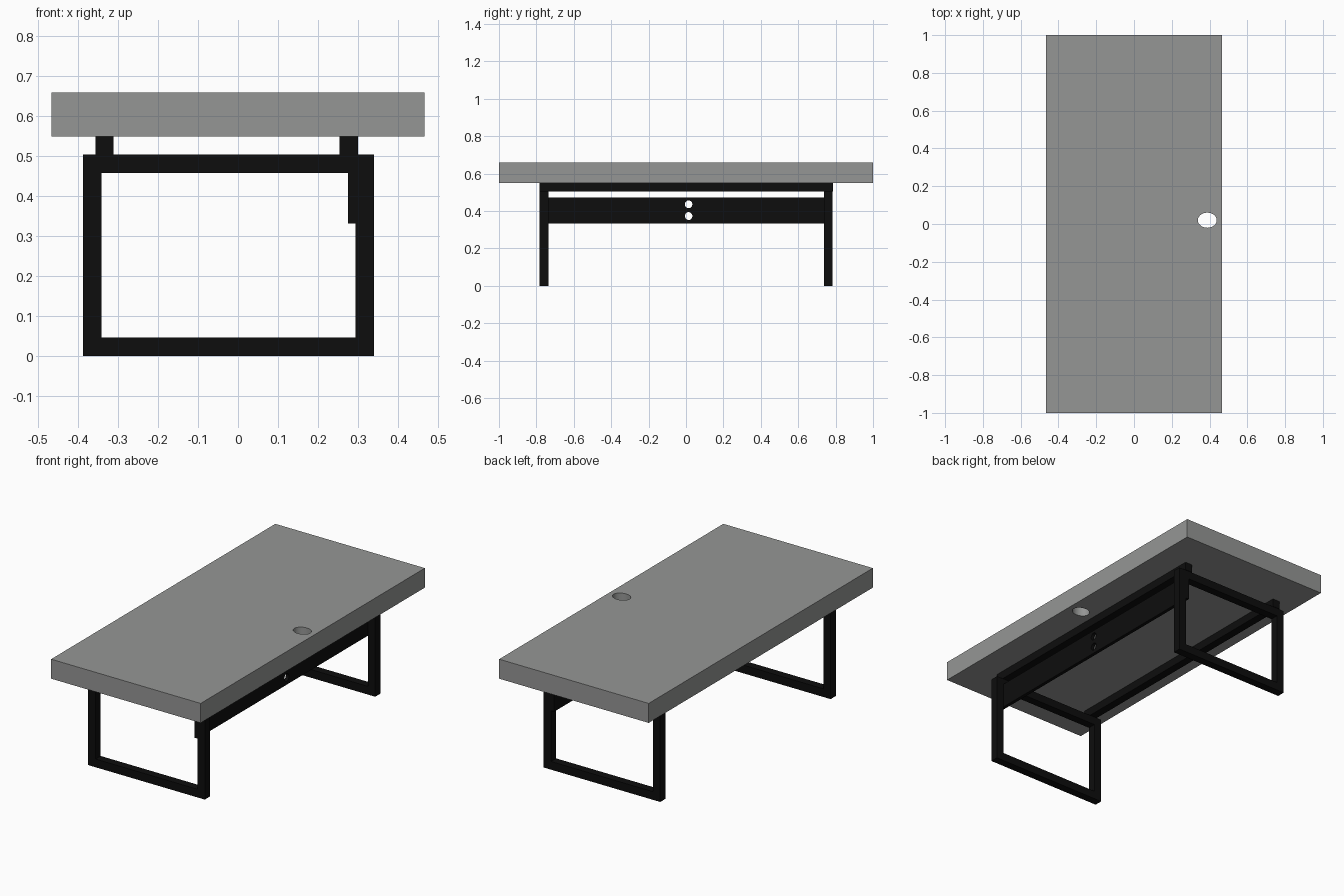
import bpy
import bmesh
from mathutils import Matrix, Vector

cube = bpy.data.objects.get("Cube")
if cube:
    bpy.data.objects.remove(cube, do_unlink=True)


def material(name, color):
    mat = bpy.data.materials.new(name)
    mat.use_nodes = True
    mat.diffuse_color = color
    mat.node_tree.nodes["Principled BSDF"].inputs["Base Color"].default_value = color
    return mat


grey = material("grey top", (0.30, 0.306, 0.30, 1))
black = material("black metal", (0.004, 0.004, 0.004, 1))


def link(name, bm, mat):
    mesh = bpy.data.meshes.new(name)
    bm.to_mesh(mesh)
    bm.free()
    obj = bpy.data.objects.new(name, mesh)
    bpy.context.collection.objects.link(obj)
    if mat:
        mesh.materials.append(mat)
    return obj


def box(name, low, high, mat):
    low, high = Vector(low), Vector(high)
    bm = bmesh.new()
    bmesh.ops.create_cube(bm, size=1, matrix=Matrix.Translation((low + high) / 2)
                          @ Matrix.Diagonal((*(high - low), 1)))
    return link(name, bm, mat)


def drill(obj, center, size, axis):
    """Cut an oval hole through obj along the given axis."""
    bm = bmesh.new()
    turn = Matrix.Rotation(1.570796, 4, "Y") if axis == "X" else Matrix()
    bmesh.ops.create_cone(bm, cap_ends=True, segments=32, radius1=0.5, radius2=0.5,
                          depth=1, matrix=Matrix.Translation(center)
                          @ Matrix.Diagonal((*size, 1)) @ turn)
    cutter = link("hole_cutter", bm, None)
    cutter.hide_render = True
    mod = obj.modifiers.new("hole", "BOOLEAN")
    mod.operation = "DIFFERENCE"
    mod.solver = "EXACT"
    mod.object = cutter
    bpy.context.view_layer.objects.active = obj
    bpy.ops.object.modifier_apply(modifier=mod.name)
    bpy.data.objects.remove(cutter, do_unlink=True)


# Table top with a cable hole
top = box("table_top", (-0.467, -1, 0.55), (0.467, 1, 0.66), grey)
drill(top, (0.388, 0.02, 0.6), (0.10, 0.08, 0.4), "Z")

# Rectangular end frames
BAR = 0.046
X0, X1, HEIGHT = -0.388, 0.34, 0.504
for end, y in (("front", -0.782), ("back", 0.738)):
    y1 = y + BAR
    box(end + "_foot", (X0, y, 0), (X1, y1, BAR), black)
    box(end + "_crossbar", (X0, y, HEIGHT - BAR), (X1, y1, HEIGHT), black)
    for side, x in (("right", X0), ("left", X1 - BAR)):
        box(f"{end}_{side}_leg", (x, y, BAR), (x + BAR, y1, HEIGHT - BAR), black)

# Long rails under the top
for side, x in (("right", -0.357), ("left", 0.254)):
    box(side + "_rail", (x, -0.782, HEIGHT), (x + BAR, 0.787, 0.55), black)

# Long panel on the inside of the left legs, with two cable holes
panel = box("side_panel", (0.275, -0.782, 0.332), (0.294, 0.784, 0.472), black)
for z in (0.373, 0.436):
    drill(panel, (0.285, 0.014, z), (0.2, 0.04, 0.042), "X")

# Smooth hole walls, sharp edges
for obj in (top, panel):
    bpy.ops.object.select_all(action="DESELECT")
    obj.select_set(True)
    bpy.context.view_layer.objects.active = obj
    bpy.ops.object.shade_smooth_by_angle()
